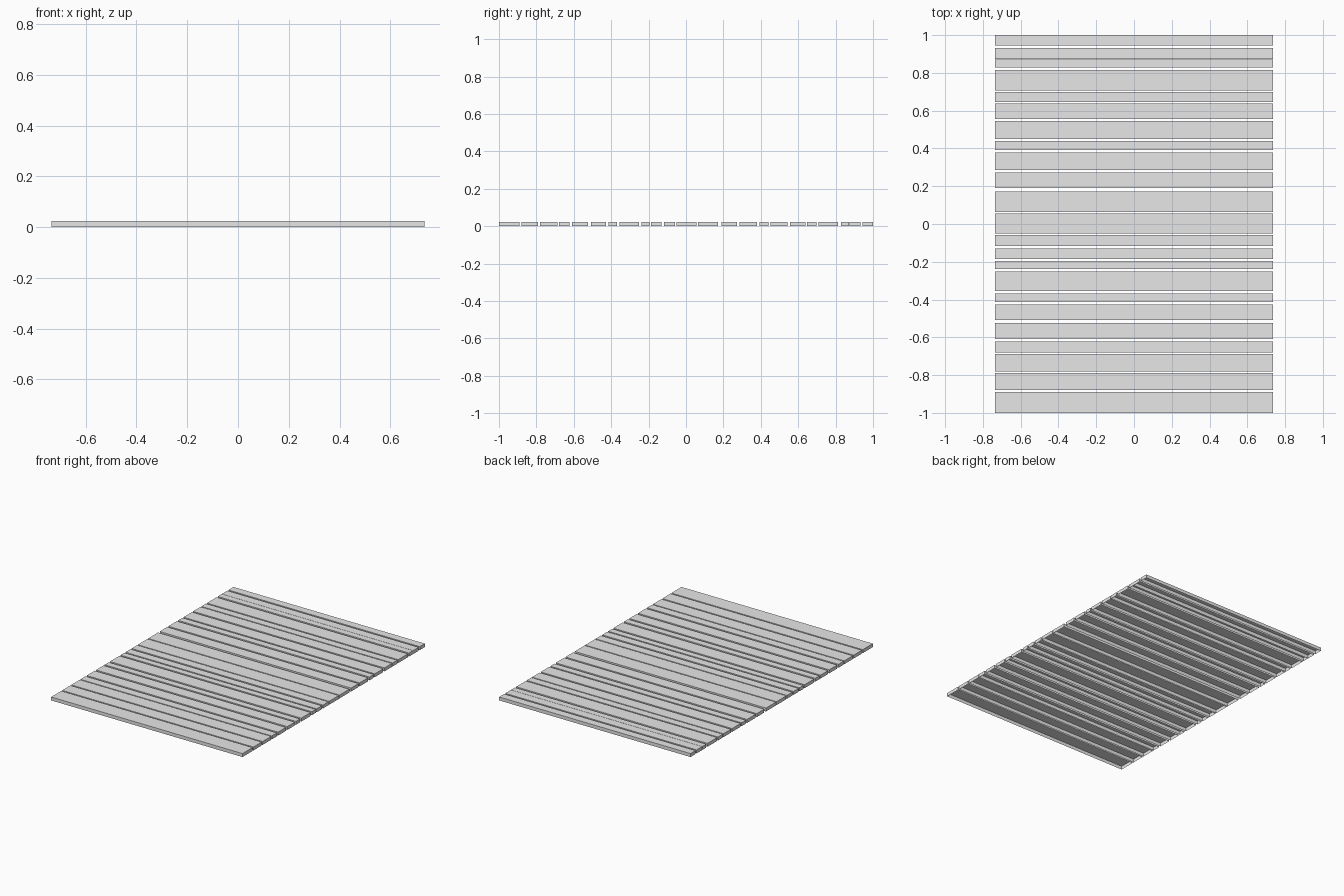
import bpy
import bmesh

# Remove the default cube
default_cube = bpy.data.objects.get("Cube")
if default_cube:
    bpy.data.objects.remove(default_cube, do_unlink=True)

HALF_LENGTH = 0.735
THICKNESS = 0.024

# Front and back edge of every board, from the front row to the back row
BOARDS = [
    (-1, -.89), (-.88, -.79), (-.78, -.687), (-.679, -.623), (-.61, -.523),
    (-.509, -.427), (-.414, -.369), (-.355, -.252), (-.239, -.196),
    (-.186, -.13), (-.117, -.058), (-.05, .056), (.064, .172), (.191, .273),
    (.286, .379), (.393, .44), (.451, .544), (.557, .639), (.647, .698),
    (.708, .814), (.828, .871), (.873, .933), (.945, 1),
]


def make_material(name, colour):
    material = bpy.data.materials.new(name)
    material.use_nodes = True
    material.diffuse_color = colour
    shader = next(n for n in material.node_tree.nodes if n.type == "BSDF_PRINCIPLED")
    shader.inputs["Base Color"].default_value = colour
    return material


def make_board(name, front, back, material):
    """A flat rectangular board, open on its underside."""
    bm = bmesh.new()
    bmesh.ops.create_cube(bm, size=1)
    for vert in bm.verts:
        vert.co.x *= 2 * HALF_LENGTH
        vert.co.y = (front + back) / 2 + vert.co.y * (back - front)
        vert.co.z = (vert.co.z + 0.5) * THICKNESS
    bm.normal_update()
    underside = [face for face in bm.faces if face.normal.z < -0.5]
    bmesh.ops.delete(bm, geom=underside, context="FACES")
    mesh = bpy.data.meshes.new(name)
    bm.to_mesh(mesh)
    bm.free()
    mesh.materials.append(material)
    board = bpy.data.objects.new(name, mesh)
    bpy.context.scene.collection.objects.link(board)
    return board


# Row of boards laid side by side with narrow gaps
grey = make_material("light grey", (0.8, 0.8, 0.8, 1))
for number, (front, back) in enumerate(BOARDS, start=1):
    make_board(f"board_{number}", front, back, grey)
